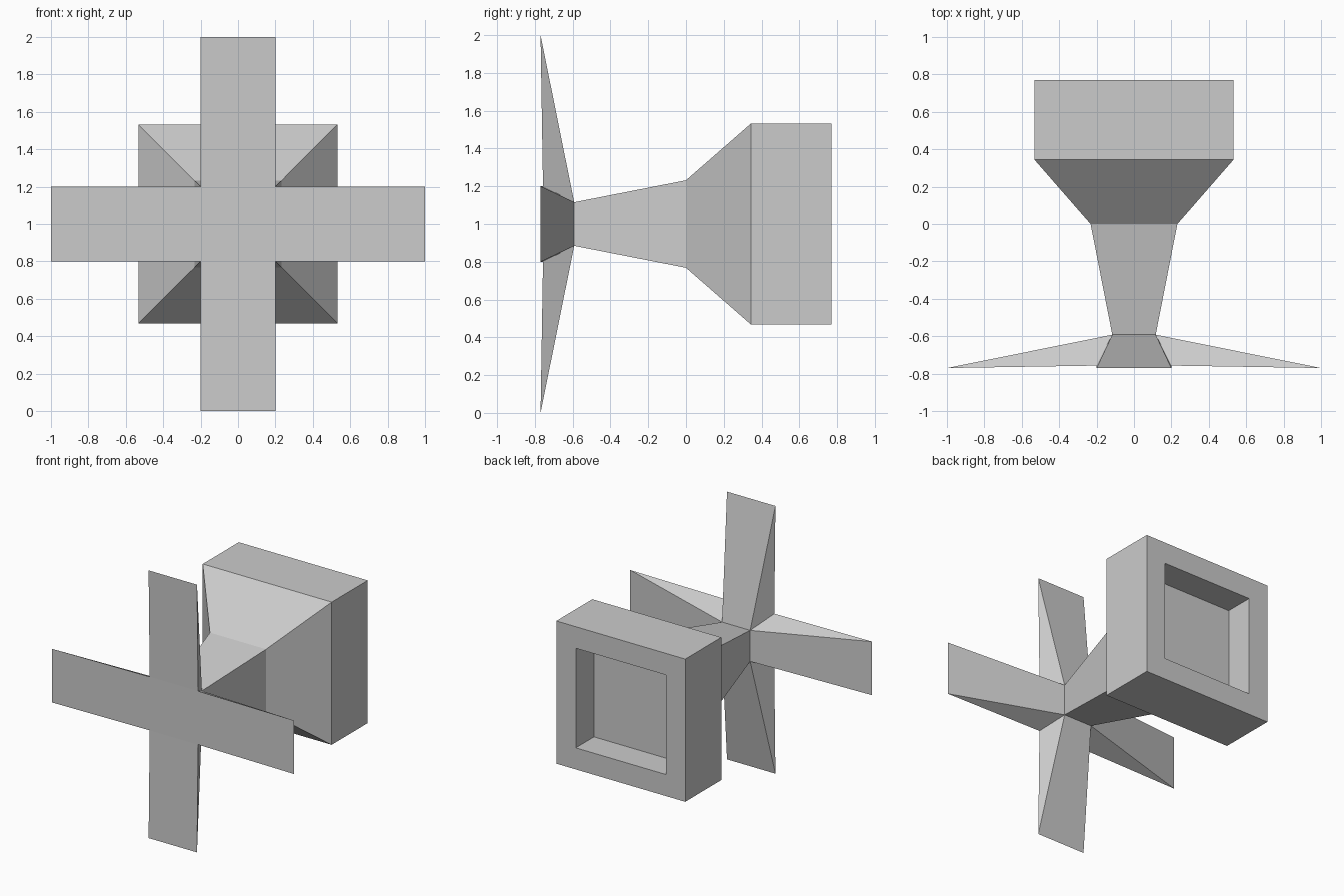
import bpy, bmesh

if "Cube" in bpy.data.objects:
    bpy.data.objects.remove(bpy.data.objects["Cube"])

CZ = 1.0  # height of the central axis
# (half width, y) of each square section, front to back, ending inside the recess
SECTIONS = [(0.20, -0.757), (0.116, -0.592), (0.232, 0.0), (0.533, 0.345),
            (0.533, 0.77), (0.372, 0.77), (0.372, 0.555)]
CORNERS = [(-1, -1), (1, -1), (1, 1), (-1, 1)]
TIP_Y = -0.77

bm = bmesh.new()


def square_ring(half, y):
    return [bm.verts.new((half * sx, y, CZ + half * sz)) for sx, sz in CORNERS]


rings = [square_ring(h, y) for h, y in SECTIONS]

# Neck, flare, box and rear recess: skin between successive sections
for a, b in zip(rings[1:], rings[2:]):
    for i in range(4):
        j = (i + 1) % 4
        bm.faces.new((a[i], a[j], b[j], b[i]))
bm.faces.new(rings[-1])

# Centre of the front cross
front, hub = rings[0], rings[1]
bm.faces.new(front)

# Four wedge blades, each tapering from the hub to a thin straight tip
directions = [(0, -1), (1, 0), (0, 1), (-1, 0)]
for i, (dx, dz) in enumerate(directions):
    j = (i + 1) % 4
    tips = []
    for k in (i, j):
        sx, sz = CORNERS[k]
        x = dx if dx else 0.2 * sx
        z = dz if dz else 0.2 * sz
        tips.append(bm.verts.new((x, TIP_Y, CZ + z)))
    bm.faces.new((front[i], front[j], tips[1], tips[0]))
    bm.faces.new((hub[i], hub[j], tips[1], tips[0]))
    bm.faces.new((front[i], hub[i], tips[0]))
    bm.faces.new((front[j], hub[j], tips[1]))

bmesh.ops.recalc_face_normals(bm, faces=bm.faces[:])
mesh = bpy.data.meshes.new("flared_body_with_cross_blades")
bm.to_mesh(mesh)
bm.free()
obj = bpy.data.objects.new("flared_body_with_cross_blades", mesh)
bpy.context.collection.objects.link(obj)
